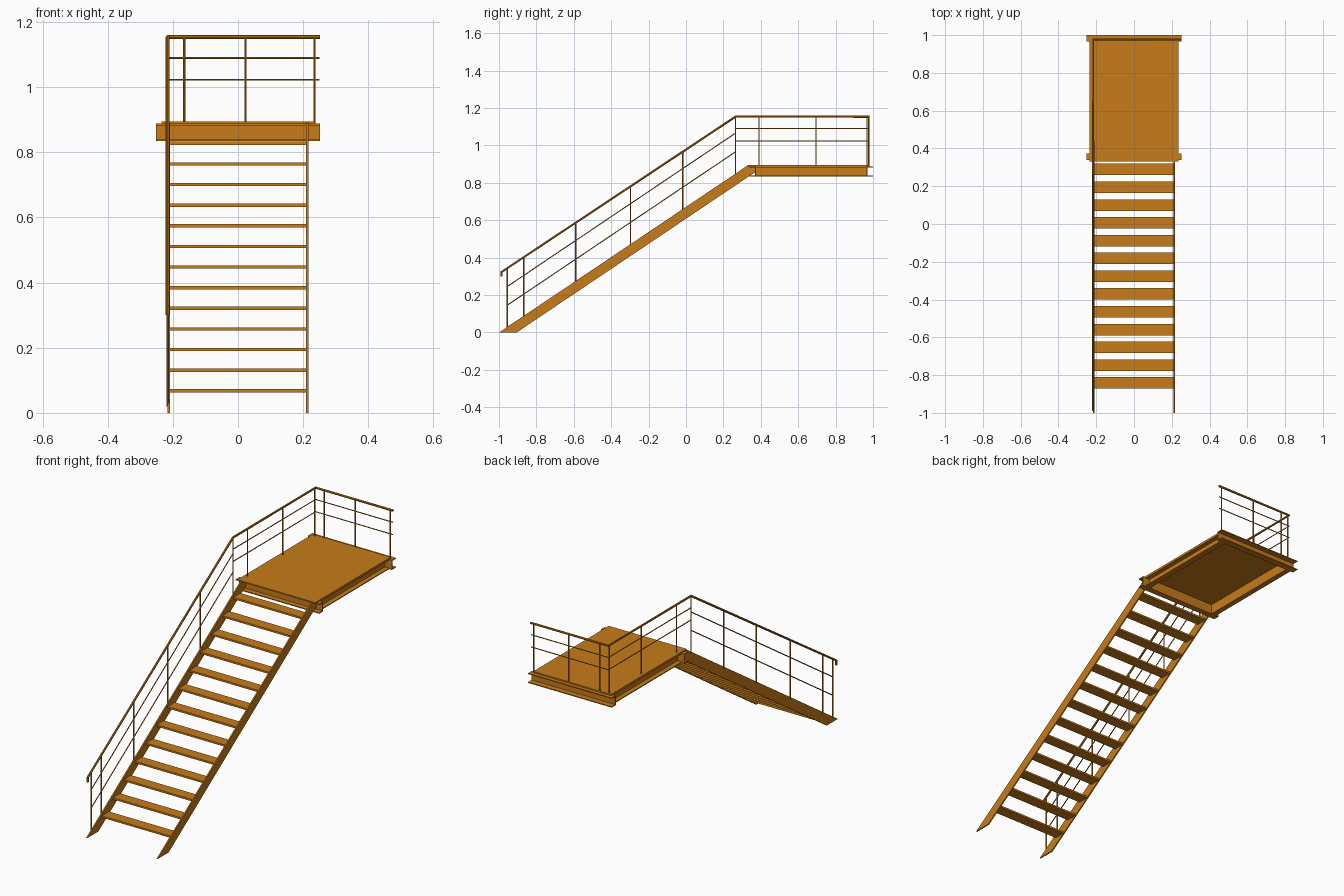
import bpy, bmesh
from mathutils import Vector

if "Cube" in bpy.data.objects:
    bpy.data.objects.remove(bpy.data.objects["Cube"])

paint = bpy.data.materials.new("orange_paint")
paint.diffuse_color = (0.57, 0.2, 0.01, 1)
paint.use_nodes = True
paint.node_tree.nodes["Principled BSDF"].inputs["Base Color"].default_value = paint.diffuse_color

SLOPE = 0.672          # stair rise over run
RAIL_X = -0.216        # railing plane on the left stringer
DECK_TOP = 0.895


def finish(name, bm):
    bmesh.ops.recalc_face_normals(bm, faces=bm.faces)
    me = bpy.data.meshes.new(name)
    bm.to_mesh(me)
    bm.free()
    me.materials.append(paint)
    ob = bpy.data.objects.new(name, me)
    bpy.context.collection.objects.link(ob)
    return ob


def prism(name, profile, direction):
    """Extrude a closed 3D outline along a vector."""
    bm = bmesh.new()
    face = bm.faces.new([bm.verts.new(p) for p in profile])
    new = bmesh.ops.extrude_face_region(bm, geom=[face])["geom"]
    verts = [v for v in new if isinstance(v, bmesh.types.BMVert)]
    bmesh.ops.translate(bm, verts=verts, vec=direction)
    bmesh.ops.triangulate(bm, faces=[f for f in bm.faces if len(f.verts) > 4])
    return finish(name, bm)


def box(name, lo, hi):
    (x0, y0, z0), (x1, y1, z1) = lo, hi
    return prism(name, [(x0, y0, z0), (x1, y0, z0), (x1, y1, z0), (x0, y1, z0)],
                 (0, 0, z1 - z0))


def tube(name, points, radius):
    cu = bpy.data.curves.new(name, 'CURVE')
    cu.dimensions = '3D'
    cu.bevel_depth = radius
    cu.bevel_resolution = 2
    cu.use_fill_caps = True
    sp = cu.splines.new('POLY')
    sp.points.add(len(points) - 1)
    for p, co in zip(sp.points, points):
        p.co = (*co, 1)
    cu.materials.append(paint)
    ob = bpy.data.objects.new(name, cu)
    bpy.context.collection.objects.link(ob)
    bpy.ops.object.select_all(action='DESELECT')
    ob.select_set(True)
    bpy.context.view_layer.objects.active = ob
    bpy.ops.object.convert(target='MESH')
    bpy.ops.object.shade_smooth_by_angle()


def channel(web, open_to, z0=0.835, z1=0.888, t=0.005):
    """C-section outline as (horizontal, z) pairs, web at one side."""
    i = web + (t if open_to > web else -t)
    return [(web, z0), (open_to, z0), (open_to, z0 + t), (i, z0 + t),
            (i, z1 - t), (open_to, z1 - t), (open_to, z1), (web, z1)]


# Sloping stringers
outline = [(-1, 0), (-0.905, 0), (0.37, 0.857), (0.37, 0.89), (0.325, 0.89)]
for side, x in (("left", -0.216), ("right", 0.209)):
    prism("stringer_" + side, [(x, y, z) for y, z in outline], (0.007, 0, 0))

# Treads
for i in range(13):
    y, z = -0.872 + i * 0.0942, 0.063 + i * 0.0633
    box(f"tread_{i + 1}", (-0.21, y, z), (0.21, y + 0.061, z + 0.01))

# Platform deck and its channel frame
box("deck_plate", (-0.235, 0.33, 0.888), (0.235, 0.98, DECK_TOP))
for name, web, edge in (("front_beam", 0.373, 0.34), ("back_beam", 0.965, 1.0)):
    prism(name, [(-0.252, y, z) for y, z in channel(web, edge)], (0.504, 0, 0))
for side, s in (("left", -1), ("right", 1)):
    prism("side_beam_" + side,
          [(s * x, 0.373, z) for x, z in channel(0.205, 0.235)], (0, 0.592, 0))

# Handrail with a short turned-down end
BACK_Y = 0.977
tube("handrail", [(RAIL_X, -0.986, 0.3), (RAIL_X, -0.986, 0.324),
                  (RAIL_X, 0.265, 1.154), (RAIL_X, BACK_Y, 1.154),
                  (0.252, BACK_Y, 1.154)], 0.006)

# Thin intermediate rails
for n, (z_low, z_deck) in enumerate(((0.245, 1.09), (0.145, 1.023))):
    tube(f"stair_mid_rail_{n + 1}", [(RAIL_X, -0.957, z_low),
         (RAIL_X, 0.265, z_low + 1.222 * SLOPE)], 0.0028)
    tube(f"deck_mid_rail_{n + 1}", [(RAIL_X, 0.265, z_deck),
         (RAIL_X, BACK_Y, z_deck), (0.25, BACK_Y, z_deck)], 0.0028)

# Posts on the stair, the deck side and the deck back
for n, y in enumerate((-0.955, -0.868, -0.59, -0.297, -0.018, 0.265)):
    tube(f"stair_post_{n + 1}", [(RAIL_X, y, (y + 1) * SLOPE - 0.01),
         (RAIL_X, y, 0.324 + (y + 0.986) * 0.6635)], 0.0035)
for n, y in enumerate((0.39, 0.695, 0.968)):
    tube(f"deck_side_post_{n + 1}", [(RAIL_X, y, 0.888), (RAIL_X, y, 1.154)], 0.0035)
for n, x in enumerate((-0.165, 0.023, 0.235)):
    tube(f"deck_back_post_{n + 1}", [(x, BACK_Y, 0.886), (x, BACK_Y, 1.154)], 0.0035)
